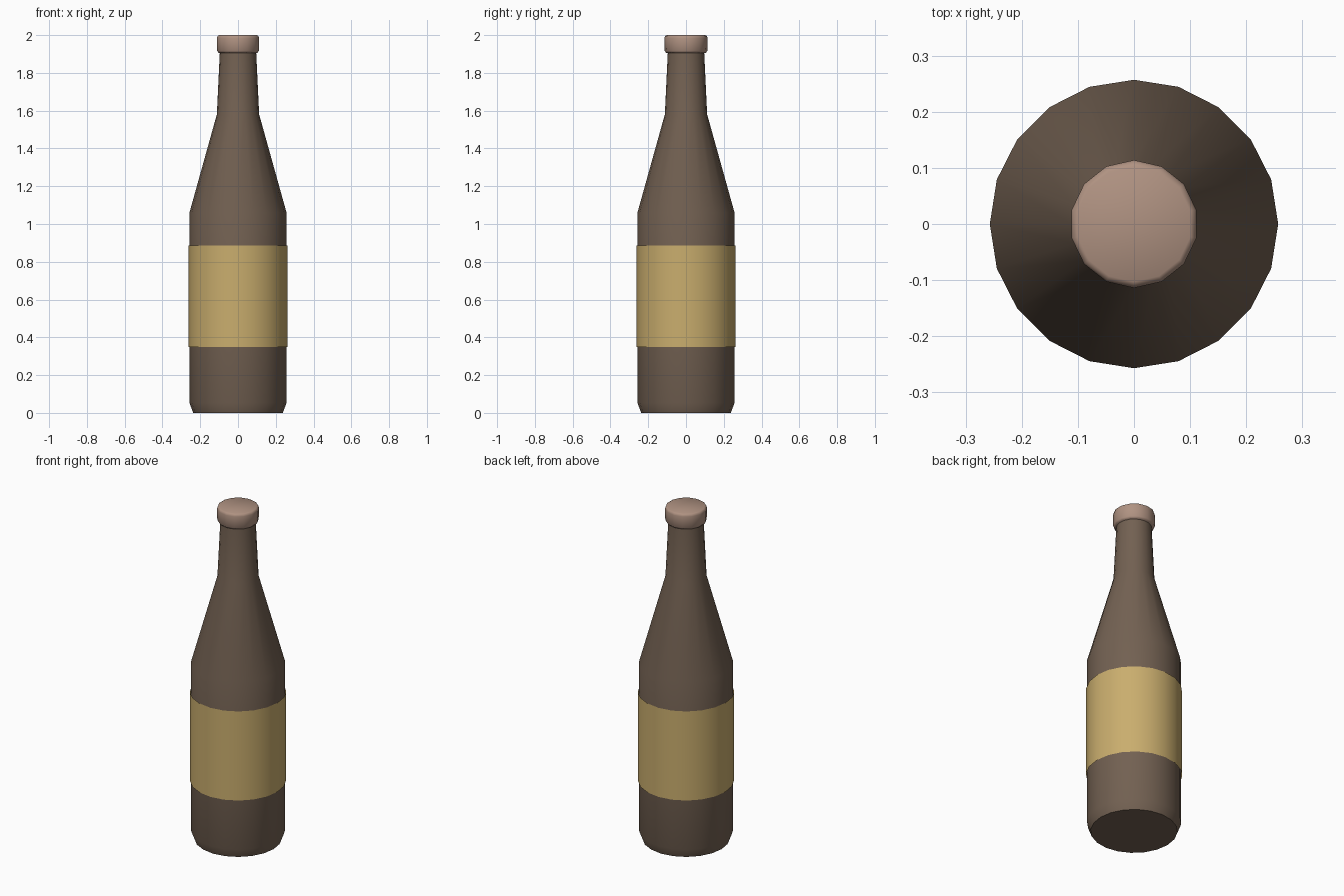
import bpy, bmesh, math

if "Cube" in bpy.data.objects:
    bpy.data.objects.remove(bpy.data.objects["Cube"])


def material(name, color):
    m = bpy.data.materials.new(name)
    m.diffuse_color = (*color, 1)
    m.use_nodes = True
    m.node_tree.nodes["Principled BSDF"].inputs["Base Color"].default_value = m.diffuse_color
    return m


def lathe(name, profile, sides, mat, smooth_deg, closed=True):
    """Revolve (radius, height) points around z, with a vertex ring starting at +y."""
    bm = bmesh.new()
    rings = []
    for r, z in profile:
        rings.append([bm.verts.new((r * math.sin(2 * math.pi * i / sides),
                                    r * math.cos(2 * math.pi * i / sides), z))
                      for i in range(sides)])
    for a, b in zip(rings, rings[1:]):
        for i in range(sides):
            j = (i + 1) % sides
            bm.faces.new((a[j], a[i], b[i], b[j]))
    if closed:
        bm.faces.new(rings[0])
        bm.faces.new(rings[-1][::-1])
        bmesh.ops.recalc_face_normals(bm, faces=bm.faces)
    mesh = bpy.data.meshes.new(name)
    bm.to_mesh(mesh)
    bm.free()
    mesh.materials.append(mat)
    ob = bpy.data.objects.new(name, mesh)
    bpy.context.collection.objects.link(ob)
    bpy.ops.object.select_all(action='DESELECT')
    ob.select_set(True)
    bpy.context.view_layer.objects.active = ob
    bpy.ops.object.shade_smooth_by_angle(angle=math.radians(smooth_deg))
    return ob


glass = material("brown_glass", (0.17, 0.119, 0.084))
paper = material("tan_paper", (0.587, 0.42, 0.155))
metal = material("dusty_pink_cap", (0.434, 0.29, 0.223))

# Glass body: chamfered base, straight wall, sloped shoulder, tapering neck
lathe("bottle_body", [(0.237, 0), (0.257, 0.053), (0.257, 1.06),
                      (0.112, 1.58), (0.096, 1.915)], 20, glass, 35)

# Label: thin open sleeve around the wall
lathe("label", [(0.262, 0.35), (0.262, 0.885)], 20, paper, 35, closed=False)

# Bottle cap with softened rims
lathe("cap", [(0.105, 1.906), (0.113, 1.916), (0.114, 1.985),
              (0.111, 1.995), (0.103, 2.0)], 14, metal, 65)
